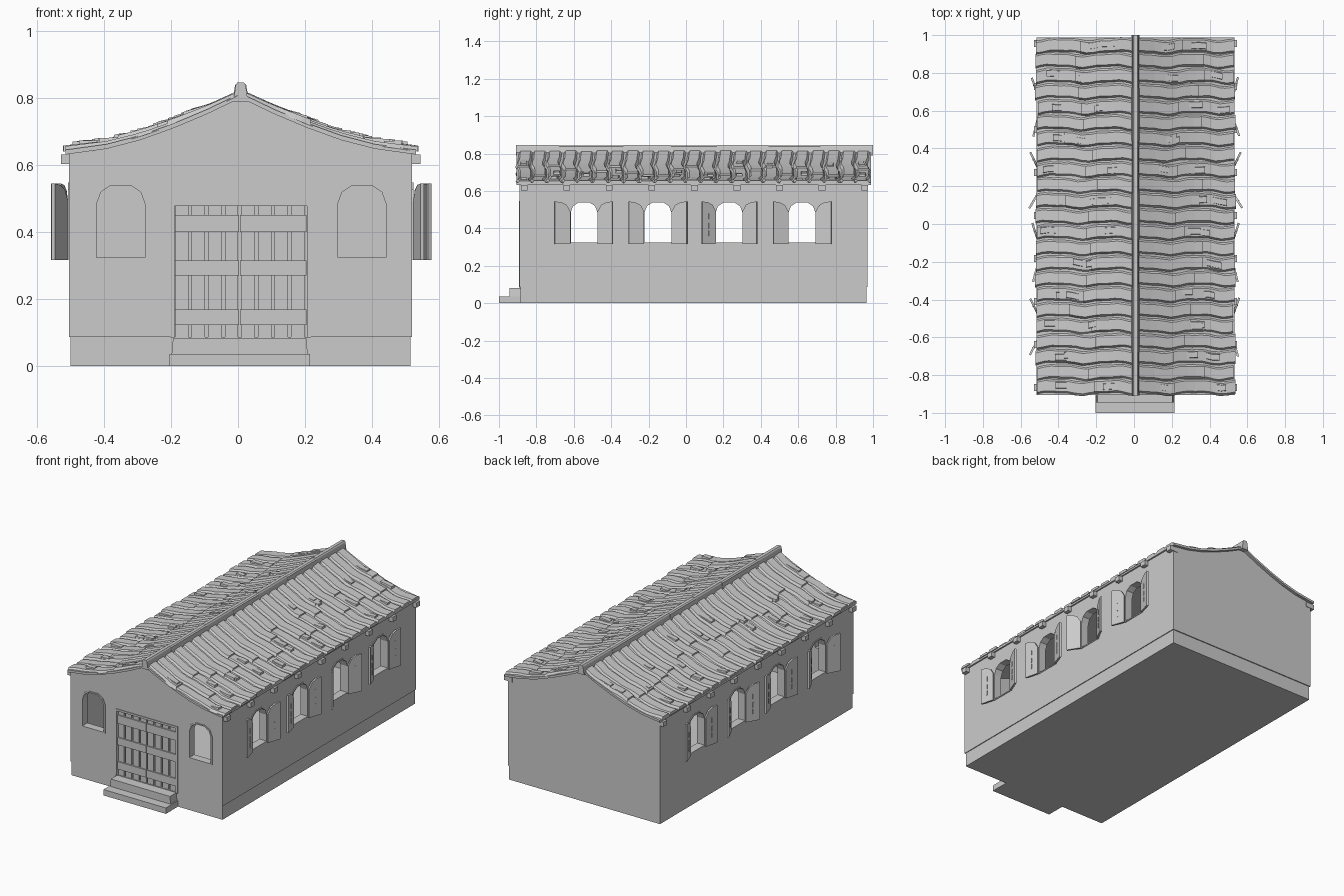
import bpy, bmesh, math, random

if "Cube" in bpy.data.objects:
    bpy.data.objects.remove(bpy.data.objects["Cube"])
random.seed(4)
CX = 0.008                      # slight sideways offset of the whole hall
FRONT, BACK, HALF = -0.89, 0.97, 0.512
SLOPE = [(0, .80), (.1, .752), (.2, .71), (.3, .674), (.4, .648), (.53, .63)]
WINDOWS_Y = [-0.545, -0.15, 0.23, 0.62]
WINDOWS_X = [-0.35, 0.37]


def loft(name, shapes, closed=False):
    """Each shape is a list of rings; bridge them, cap the ends unless closed."""
    bm = bmesh.new()
    for rings in shapes:
        vs = [[bm.verts.new(p) for p in r] for r in rings]
        n = len(vs[0])
        for k in range(len(vs) if closed else len(vs) - 1):
            a, b = vs[k], vs[(k + 1) % len(vs)]
            for i in range(n):
                j = (i + 1) % n
                bm.faces.new((a[i], a[j], b[j], b[i]))
        if not closed:
            bm.faces.new(vs[0])
            bm.faces.new(vs[-1])
    bmesh.ops.recalc_face_normals(bm, faces=bm.faces)
    me = bpy.data.meshes.new(name)
    bm.to_mesh(me)
    bm.free()
    ob = bpy.data.objects.new(name, me)
    bpy.context.collection.objects.link(ob)
    return ob


def box_rings(x0, x1, y0, y1, z0, z1, taper=0):
    return [[(x0 + t, y0, z), (x1 - t, y0, z), (x1 - t, y1, z), (x0 + t, y1, z)]
            for z, t in ((z0, 0), (z1, taper))]


def boxes(name, *dims):
    return loft(name, [box_rings(*d) for d in dims])


def roof_z(d):
    for (a, za), (b, zb) in zip(SLOPE, SLOPE[1:]):
        if d <= b:
            return za + (zb - za) * (d - a) / (b - a)
    return SLOPE[-1][1]


def arch(w, z0, z1):
    h = w / 2
    right = [(h, z0), (h, z1 - .055), (h * .82, z1 - .02), (h * .4, z1)]
    return right + [(-u, z) for u, z in reversed(right)]


def gable(half, drop, floor):
    ds = [d for d, _ in SLOPE if d < half] + [half]
    right = [(CX + d, roof_z(d) - drop) for d in ds]
    left = [(CX - d, roof_z(d) - drop) for d in reversed(ds[1:])]
    return [(CX + half, floor), (CX - half, floor)] + left + right


def along_y(pts, y0, y1):
    return [[(u, y, z) for u, z in pts] for y in (y0, y1)]


def cut(ob, cutter):
    m = ob.modifiers.new("cut", 'BOOLEAN')
    m.operation, m.object, m.solver = 'DIFFERENCE', cutter, 'EXACT'
    bpy.context.view_layer.objects.active = ob
    bpy.ops.object.modifier_apply(modifier=m.name)
    bpy.data.objects.remove(cutter)


# Foundation and steps
boxes("foundation", (-.50, .515, FRONT + .006, BACK - .006, 0, .086))
boxes("front_steps", (-.205, .215, -1.0, -.87, 0, .036), (-.198, .208, -.945, -.87, .036, .082, .004))

# Hollow walls with gables, window holes and a door recess
walls = loft("walls", [along_y(gable(HALF, 0, .086), FRONT, BACK)])
cut(walls, loft("inner", [along_y(gable(HALF - .04, .03, .1), FRONT + .04, BACK - .04)]))
cut(walls, loft("side_holes", [[[(x, c + u, z) for u, z in arch(.158, .318, .546)] for x in (-1, 1)]
                               for c in WINDOWS_Y]))
cut(walls, loft("front_holes", [along_y([(c + u, z) for u, z in arch(.158, .318, .546)], -1, -.8)
                                for c in WINDOWS_X]))
cut(walls, boxes("door_hole", (-.2, .216, -1, FRONT + .022, .07, .487)))

# Window frames: a rectangular section carried round each arch
big, small = arch(.160, .317, .547), arch(.144, .324, .539)
frames = []
for c in WINDOWS_Y:
    for s in (-1, 1):
        X = CX + s * HALF
        frames.append([[(X + s * o, c + u, z) for u, z in ring]
                       for ring, o in ((big, .004), (small, .004), (small, -.045), (big, -.045))])
for c in WINDOWS_X:
    frames.append([[(c + u, FRONT + o, z) for u, z in ring]
                   for ring, o in ((big, -.004), (small, -.004), (small, .045), (big, .045))])
loft("window_frames", frames, closed=True)

# Half-arched shutters standing open, with hinge straps
PANEL = [(0, .316), (.085, .316), (.085, .544), (.05, .54), (.02, .525), (0, .49)]
ANGLES = {1: [(15, 20), (14, 18), (32, 26), (20, 15)], -1: [(28, 26), (15, 18), (30, 26), (14, 20)]}
panels, straps = [], []
for s in (-1, 1):
    for c, pair in zip(WINDOWS_Y, ANGLES[s]):
        for e, deg in zip((-1, 1), pair):
            ca, sa = math.cos(math.radians(deg)), math.sin(math.radians(deg))

            def place(u, n, z):
                return (CX + s * (HALF + .003 + u * sa + n * ca), c + e * (.076 + u * ca - n * sa), z)
            panels.append([[place(u, n, z) for u, z in PANEL] for n in (0, .011)])
            for z0 in (.36, .40, .45):
                straps.append([[place(u, n, z) for u, z in
                                ((.04, z0), (.046, z0), (.046, z0 + .03), (.04, z0 + .03))]
                               for n in (.008, .013)])
loft("shutters", panels)
loft("shutter_battens", straps)

# Double door: frame, upright planks and cross boards
y = FRONT
boxes("door_frame", (-.202, -.19, y - .004, y + .02, .084, .489), (.206, .218, y - .004, y + .02, .084, .489),
      (-.19, .206, y - .004, y + .02, .477, .489))
planks = []
for i in range(8):
    x0 = -.19 + i * .0495
    planks.append((x0 + .002, x0 + .042, y + .008, y + .02, .084, .477))
boxes("door_planks", *planks)
boxes("door_boards", *[(x0, x1, y + .001, y + .015, z0, z1) for x0, x1 in ((-.188, .003), (.006, .205))
                       for z0, z1 in ((.122, .168), (.27, .315), (.40, .451))])

# Curved roof sheet
R0, R1 = -.91, .99
right = [(CX + d, z) for d, z in SLOPE]
right[-1] = (CX + .523, .631)
left = [(2 * CX - x, z) for x, z in right]
low = left[::-1] + right[1:]
loft("roof_sheet", [along_y(low + [(x, z + .014) for x, z in reversed(low)], R0 + .005, R1 - .002)])

# Wavy roof planks running down each slope, with raised overlapping pieces
ROWS = 23
PITCH = (R1 - R0) / ROWS
rows, laps = [], []


def plank(s, yc, phase, d0, d1, lift0, lift1, n, wb, wt):
    rings = []
    for k in range(n + 1):
        t = k / n
        d = d0 + (d1 - d0) * t
        wy = yc + .007 * math.sin(d * 21 + phase) + .003 * math.sin(d * 47 + phase * 2)
        x, z, h = CX + s * d, roof_z(d) + .010, lift0 + (lift1 - lift0) * t
        rings.append([(x, wy - wb, z), (x, wy + wb, z), (x, wy + wt, z + h), (x, wy - wt, z + h)])
    return rings


for s in (-1, 1):
    for i in range(ROWS):
        yc = R0 + PITCH * (i + .5)
        if i == 0 or i == ROWS - 1:
            yc += .006 if i == 0 else -.006
        ph = s + .35 * math.sin(i * .9) + random.uniform(-.5, .5)
        brk = random.uniform(.2, .38)
        end = .523 + random.uniform(-.006, .008)
        h = random.uniform(.012, .016)
        rows.append(plank(s, yc, ph, .01, brk, h, h + .007, 8, .039, .027))
        rows.append(plank(s, yc, ph, brk - .02, end, h - .002, h + .002, 8, .039, .027))
        if i % 2 == 0:
            for _ in range(2):
                d = random.uniform(.07, .44)
                laps.append(plank(s, yc + random.uniform(-.01, .01), ph, d, d + random.uniform(.05, .08),
                                  .017, .026, 2, .02, .015))
loft("roof_planks", rows)
loft("roof_overlaps", laps)

# Ridge cap in slightly uneven lengths
cuts = [-.908, -.68, -.335, -.08, .165, .44, .72, 1.0]
ridge = []
for k, (a, b) in enumerate(zip(cuts, cuts[1:])):
    o = .002 * (k % 2)
    ridge.append(along_y([(CX - .022 - o, .79), (CX + .022 + o, .79), (CX + .015 + o, .838),
                          (CX + .01, .846 - o), (CX - .01, .846 - o), (CX - .015 - o, .838)], a, b))
loft("ridge_cap", ridge)

# Beam ends under the eaves
beams = []
for k in range(9):
    yc = -.865 + k * .2275
    for s in (-1, 1):
        xs = sorted((CX + s * .48, CX + s * .537))
        beams.append((xs[0], xs[1], yc - .018, yc + .018, .602, .631))
boxes("beam_ends", *beams)
